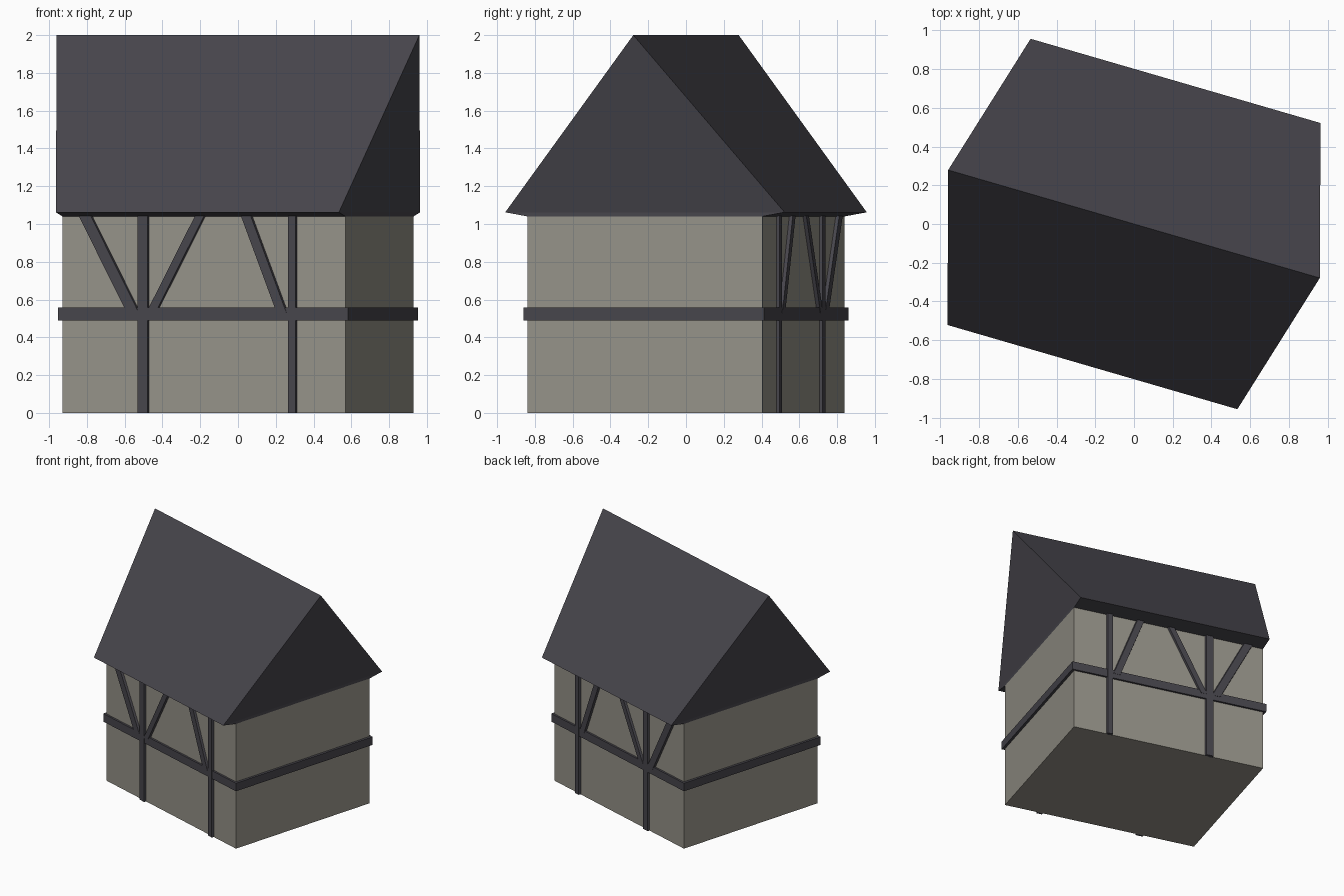
import bpy, bmesh, math
from mathutils import Matrix

if "Cube" in bpy.data.objects:
    bpy.data.objects.remove(bpy.data.objects["Cube"])

TURN = Matrix.Rotation(math.radians(-16.2), 4, 'Z')   # the house stands slightly turned
HX, HY, WALL_TOP = 0.78, 0.647, 1.04                  # half length, half depth, wall height


def material(name, rgb):
    m = bpy.data.materials.new(name)
    m.diffuse_color = (*rgb, 1)
    m.use_nodes = True
    m.node_tree.nodes["Principled BSDF"].inputs["Base Color"].default_value = m.diffuse_color
    return m


plaster = material("grey_plaster", (0.30, 0.285, 0.245))
slate = material("dark_slate", (0.062, 0.059, 0.071))


def build(name, verts, faces, mat):
    """Make a flat-shaded mesh part and turn it with the house."""
    bm = bmesh.new()
    vs = [bm.verts.new(v) for v in verts]
    for f in faces:
        bm.faces.new([vs[i] for i in f])
    bmesh.ops.recalc_face_normals(bm, faces=bm.faces)
    bm.transform(TURN)
    me = bpy.data.meshes.new(name)
    bm.to_mesh(me)
    bm.free()
    me.materials.append(mat)
    ob = bpy.data.objects.new(name, me)
    bpy.context.collection.objects.link(ob)
    return ob


def ring(hx, hy, z):
    return [(-hx, -hy, z), (hx, -hy, z), (hx, hy, z), (-hx, hy, z)]


BOX = [(3, 2, 1, 0), (4, 5, 6, 7), (0, 1, 5, 4), (1, 2, 6, 5), (2, 3, 7, 6), (3, 0, 4, 7)]


def box(name, hx, hy, z0, z1, mat):
    return build(name, ring(hx, hy, z0) + ring(hx, hy, z1), BOX, mat)


# Walls and the belt beam around all four sides
box("walls", HX, HY, 0, WALL_TOP, plaster)
box("belt_beam", 0.80, 0.663, 0.49, 0.557, slate)

# Roof: shallow soffit, wide eaves, ridge reaching out past both gables
build("roof",
      ring(HX, HY, WALL_TOP) + ring(HX, 0.77, 1.062) + [(-1.0, 0, 2.0), (1.0, 0, 2.0)],
      [(3, 2, 1, 0), (0, 1, 5, 4), (1, 2, 6, 5), (2, 3, 7, 6), (3, 0, 4, 7),
       (4, 5, 9, 8), (6, 7, 8, 9), (5, 6, 9), (7, 4, 8)], slate)


def timber(name, x0, z0, x1, z1, w, side):
    """Chamfered timber on a long wall, cut level at both ends."""
    verts = []
    for x, z in ((x0, z0), (x1, z1)):
        for dx, y in ((-w / 2, HY - 0.01), (w / 2, HY - 0.01),
                      (w / 2 - 0.006, HY + 0.018), (-w / 2 + 0.006, HY + 0.018)):
            verts.append((x + dx, side * y, z))
    build(name, verts, BOX, slate)


# Posts and slanted braces, mirrored on the front and back walls
for label, side in (("front", -1), ("back", 1)):
    timber(label + "_wide_post", -0.334, 0, -0.334, 1.043, 0.068, side)
    timber(label + "_narrow_post", 0.489, 0, 0.489, 1.043, 0.054, side)
    timber(label + "_outer_brace", -0.387, 0.53, -0.652, 1.043, 0.078, side)
    timber(label + "_inner_brace", -0.288, 0.53, -0.019, 1.043, 0.062, side)
    timber(label + "_single_brace", 0.433, 0.53, 0.236, 1.043, 0.066, side)
